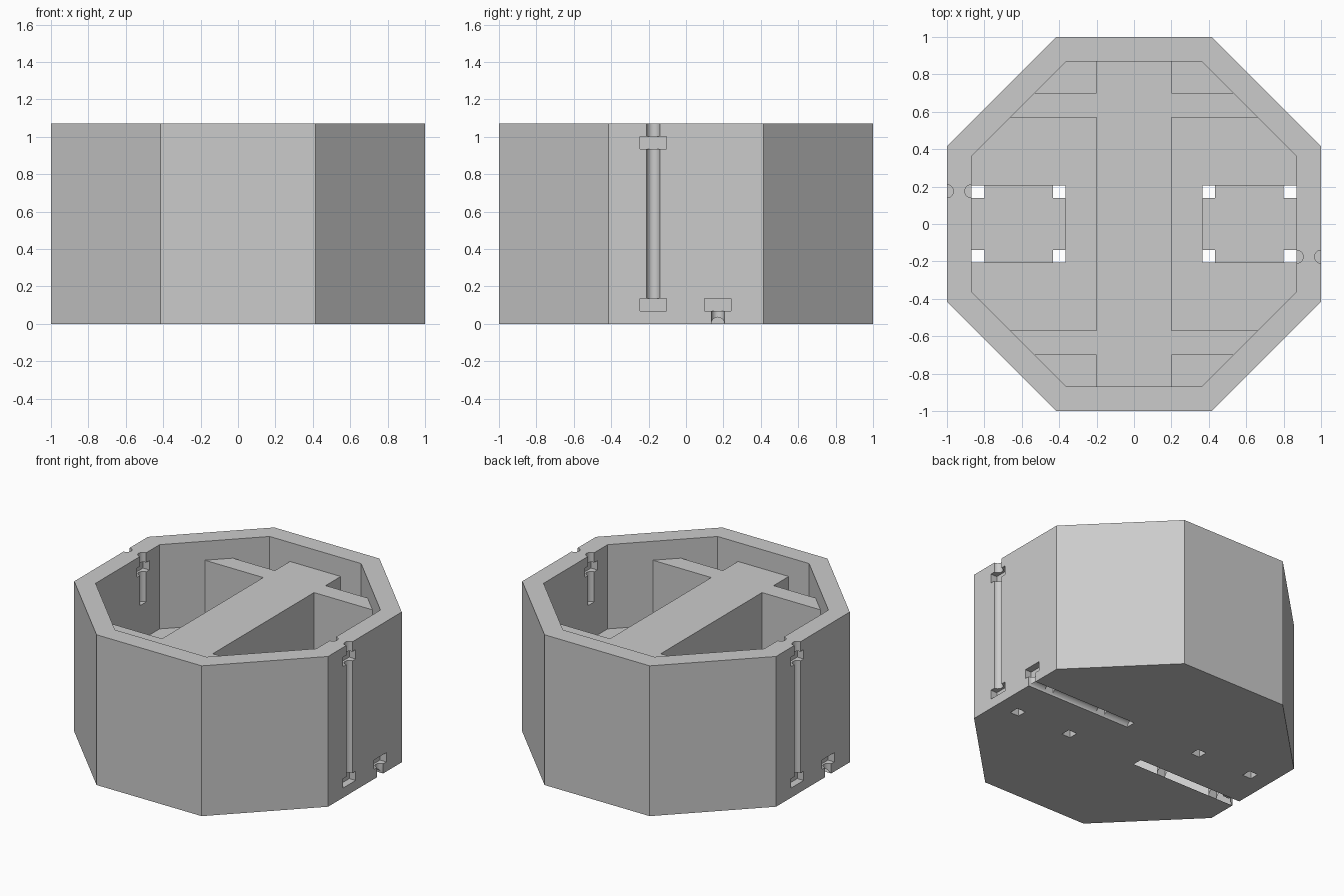
import bpy
import bmesh
from math import cos, pi
from mathutils import Matrix, Vector

if "Cube" in bpy.data.objects:
    bpy.data.objects.remove(bpy.data.objects["Cube"], do_unlink=True)

HEIGHT, RIM, FLOOR, CROSS_TOP = 1.07, 0.87, 0.47, 0.935
ROD_Y, ROD_R = 0.175, 0.035

grey = bpy.data.materials.new("plain_grey")
grey.use_nodes = True
colour = (0.6, 0.6, 0.6, 1)
grey.diffuse_color = colour
grey.node_tree.nodes["Principled BSDF"].inputs["Base Color"].default_value = colour


def finish(name, bm):
    mesh = bpy.data.meshes.new(name)
    bm.to_mesh(mesh)
    bm.free()
    mesh.materials.append(grey)
    obj = bpy.data.objects.new(name, mesh)
    bpy.context.collection.objects.link(obj)
    return obj


def box(name, low, high):
    low, high = Vector(low), Vector(high)
    bm = bmesh.new()
    bmesh.ops.create_cube(bm, size=1, matrix=Matrix.Translation((low + high) / 2)
                          @ Matrix.Diagonal((*(high - low), 1)))
    return finish(name, bm)


def prism(name, start, end, radius, sides, turn=0.0):
    start, end = Vector(start), Vector(end)
    axis = end - start
    spin = axis.to_track_quat("Z", "Y").to_matrix().to_4x4()
    bm = bmesh.new()
    bmesh.ops.create_cone(bm, cap_ends=True, segments=sides, radius1=radius,
                          radius2=radius, depth=axis.length,
                          matrix=Matrix.Translation((start + end) / 2) @ spin
                          @ Matrix.Rotation(turn, 4, "Z"))
    return finish(name, bm)


def octagon(name, apothem, z0, z1):
    return prism(name, (0, 0, z0), (0, 0, z1), apothem / cos(pi / 8), 8, pi / 8)


def combine(part, operation):
    mod = housing.modifiers.new("join", "BOOLEAN")
    mod.operation, mod.solver, mod.object = operation, "EXACT", part
    bpy.context.view_layer.objects.active = housing
    bpy.ops.object.modifier_apply(modifier=mod.name)
    bpy.data.objects.remove(part, do_unlink=True)


def cut(part, half_turn=False):
    if half_turn:
        part.data.transform(Matrix.Rotation(pi, 4, "Z"))
    combine(part, "DIFFERENCE")


# Octagonal housing with a raised floor
housing = octagon("housing", 1, 0, HEIGHT)
cut(octagon("cavity", RIM, FLOOR, HEIGHT + 0.1))

# Central beam and its two cross walls
combine(box("beam", (-0.2, -0.93, 0.4), (0.2, 0.93, CROSS_TOP)), "UNION")
for y in (-0.635, 0.635):
    combine(box("cross_wall", (-0.69, y - 0.065, 0.41), (0.69, y + 0.065, CROSS_TOP)), "UNION")

for turned in (False, True):
    # Shallow floor pocket with four through holes
    cut(box("floor_pocket", (0.37, -0.205, FLOOR - 0.13), (RIM, 0.205, FLOOR + 0.05)), turned)
    for x in (0.4, 0.834):
        for y in (-0.172, 0.172):
            cut(box("through_hole", (x - 0.034, y - 0.034, -0.1), (x + 0.034, y + 0.034, 0.6)), turned)

    # Rod grooves: outside wall, inside wall, lower stub and underside
    for start, end in (((1, -ROD_Y, 0.1), (1, -ROD_Y, 1.2)),
                       ((RIM, -ROD_Y, 0.72), (RIM, -ROD_Y, 1.2)),
                       ((1, ROD_Y - 0.005, -0.1), (1, ROD_Y - 0.005, 0.1)),
                       ((0.17, ROD_Y - 0.005, 0), (1.1, ROD_Y - 0.005, 0))):
        cut(prism("rod_groove", start, end, ROD_R, 20), turned)

    # Rectangular nut recesses along the grooves
    for x, y, z in ((1, -ROD_Y, 0.967), (1, -ROD_Y, 0.102),
                    (RIM, -ROD_Y, 0.967), (1, ROD_Y - 0.005, 0.102)):
        cut(box("nut_recess", (x - 0.05, y - 0.07, z - 0.033), (x + 0.05, y + 0.07, z + 0.033)), turned)

# Crisp edges, smooth grooves
bpy.ops.object.select_all(action="DESELECT")
housing.select_set(True)
bpy.context.view_layer.objects.active = housing
bpy.ops.object.shade_smooth_by_angle(angle=pi / 7)
